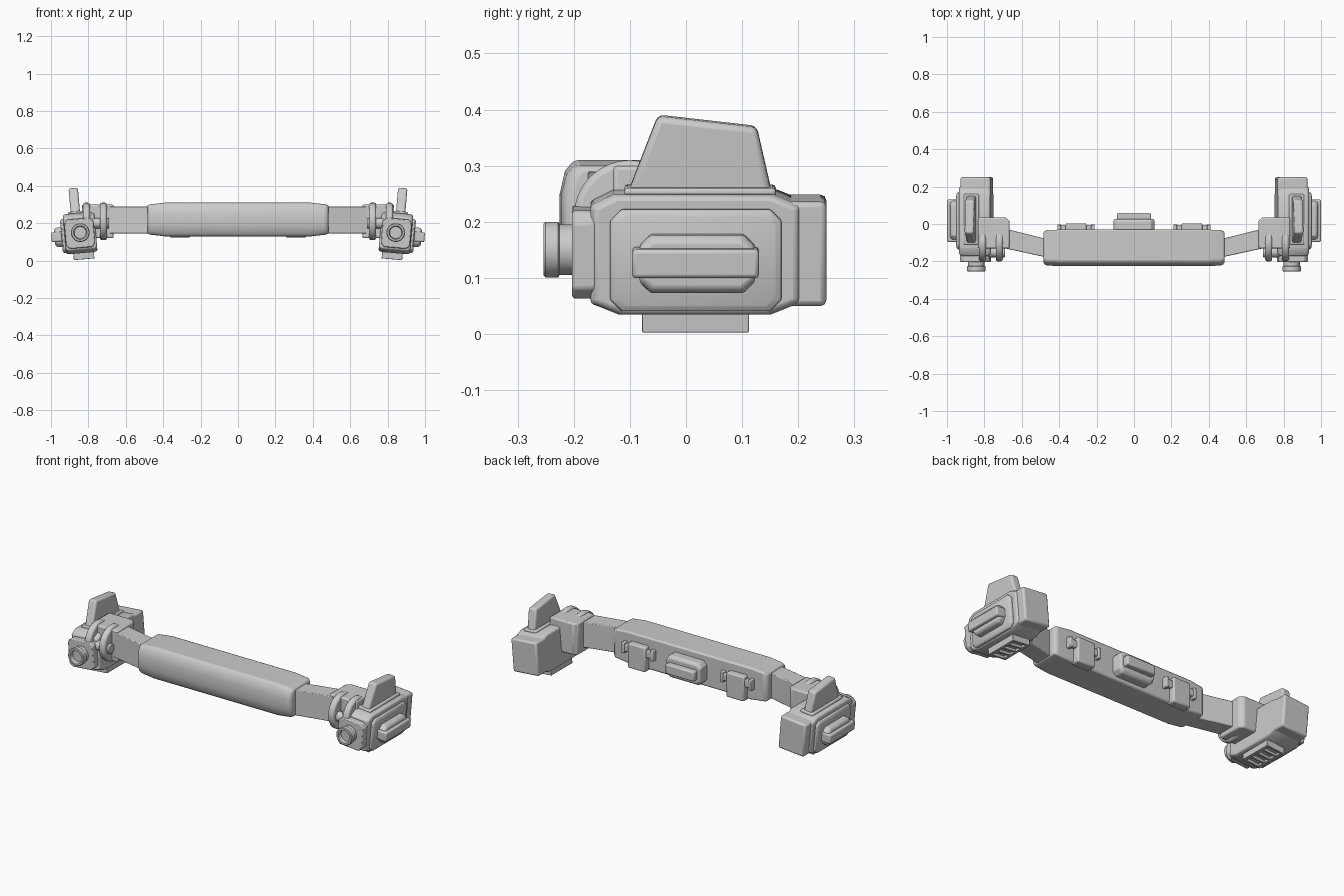
import bpy, bmesh, math
from mathutils import Matrix, Vector

cube = bpy.data.objects.get("Cube")
if cube:
    bpy.data.objects.remove(cube, do_unlink=True)

grey = bpy.data.materials.new("plain_grey")
grey.use_nodes = True
colour = (0.6, 0.6, 0.6, 1)
grey.diffuse_color = colour
grey.node_tree.nodes["Principled BSDF"].inputs["Base Color"].default_value = colour

# End modules lean slightly outward about this pivot
PIVOT = Vector((0.845, 0, 0.147))
TILT = (Matrix.Translation(PIVOT) @ Matrix.Rotation(math.radians(5), 4, 'Y')
        @ Matrix.Translation(-PIVOT))
MIRROR = Matrix.Scale(-1, 4, (1, 0, 0))
PLACE = {"x": lambda p, u, v: (p, u, v),
         "y": lambda p, u, v: (u, p, v),
         "z": lambda p, u, v: (u, v, p)}


def loft(name, axis, sections, bevel=0.0, tilt=False, pair=False, segments=2):
    """Skin matching outlines placed along an axis; pair adds a mirrored copy."""
    for side in (("left", "right") if pair else ("",)):
        bm = bmesh.new()
        rings = [[bm.verts.new(PLACE[axis](pos, u, v)) for u, v in pts]
                 for pos, pts in sections]
        for a, b in zip(rings, rings[1:]):
            for i in range(len(a)):
                j = (i + 1) % len(a)
                bm.faces.new((a[i], a[j], b[j], b[i]))
        bm.faces.new(rings[0])
        bm.faces.new(rings[-1])
        if tilt:
            bm.transform(TILT)
        if side == "right":
            bm.transform(MIRROR)
        bmesh.ops.recalc_face_normals(bm, faces=bm.faces)
        full = f"{side}_{name}" if side else name
        mesh = bpy.data.meshes.new(full)
        bm.to_mesh(mesh)
        bm.free()
        mesh.materials.append(grey)
        ob = bpy.data.objects.new(full, mesh)
        bpy.context.collection.objects.link(ob)
        if bevel:
            mod = ob.modifiers.new("soft_edges", "BEVEL")
            mod.width = bevel
            mod.segments = segments
            mod.limit_method = 'ANGLE'
            mod.angle_limit = math.radians(30)
        bpy.ops.object.select_all(action='DESELECT')
        ob.select_set(True)
        bpy.context.view_layer.objects.active = ob
        bpy.ops.object.shade_smooth_by_angle(angle=math.radians(35))


def rect(u0, u1, v0, v1, cut=0.0):
    """Rectangle outline, with cut corners if asked."""
    if not cut:
        return [(u0, v0), (u1, v0), (u1, v1), (u0, v1)]
    return [(u0 + cut, v0), (u1 - cut, v0), (u1, v0 + cut), (u1, v1 - cut),
            (u1 - cut, v1), (u0 + cut, v1), (u0, v1 - cut), (u0, v0 + cut)]


def box(name, x, y, z, bevel=0.006, **kw):
    loft(name, "x", [(x[0], rect(*y, *z)), (x[1], rect(*y, *z))], bevel, **kw)


def circle(cu, cv, r, n=32):
    return [(cu + r * math.cos(math.tau * i / n), cv + r * math.sin(math.tau * i / n))
            for i in range(n)]


def scaled(pts, su, sv, cu, cv):
    return [(cu + (u - cu) * su, cv + (v - cv) * sv) for u, v in pts]


# Central padded bar with a bowed front and tapered ends
bar = [(-0.03, 0.13), (-0.2, 0.13), (-0.216, 0.15), (-0.225, 0.19), (-0.225, 0.25),
       (-0.216, 0.29), (-0.2, 0.31), (-0.03, 0.31)]
end = scaled(bar, 0.84, 0.84, -0.12, 0.22)
near = scaled(bar, 0.97, 0.9, -0.12, 0.22)
loft("padded_bar", "x", [(-0.485, end), (-0.47, near), (-0.39, bar),
                         (0.39, bar), (0.47, near), (0.485, end)], 0.008)

# Angled straps to the hinges
strap = [(0.46, -0.18), (0.69, -0.13), (0.69, -0.025), (0.46, -0.082)]
loft("strap", "z", [(0.145, strap), (0.29, strap)], 0.004, pair=True)

# Hinge bracket, discs and pin
bracket = [(0.665, -0.13), (0.835, -0.13), (0.835, 0.035), (0.685, 0.035), (0.665, 0.015)]
loft("hinge_bracket", "z", [(0.12, bracket), (0.3, bracket)], 0.008, pair=True)
for label, x in (("inner", 0.72), ("outer", 0.81)):
    loft(label + "_hinge_disc", "x", [(x - 0.019, circle(-0.1, 0.21, 0.1)),
                                      (x + 0.019, circle(-0.1, 0.21, 0.1))],
         0.012, pair=True, segments=3)
loft("hinge_pin", "x", [(0.69, circle(-0.15, 0.2, 0.028, 20)),
                        (0.82, circle(-0.15, 0.2, 0.028, 20))], 0.004, pair=True)

# End module body: chamfered side outline, stepped outer face
side = [(-0.12, 0.04), (0.15, 0.04), (0.205, 0.062), (0.205, 0.235),
        (0.155, 0.255), (-0.13, 0.255), (-0.17, 0.235), (-0.17, 0.06)]
inner = scaled(side, 0.95, 0.95, 0.017, 0.147)
loft("module_body", "x", [(0.76, inner), (0.78, side), (0.915, side), (0.928, inner)],
     0.005, tilt=True, pair=True)
panel = rect(-0.135, 0.17, 0.048, 0.23, 0.02)
loft("module_panel", "x", [(0.9, panel), (0.938, panel),
                           (0.945, scaled(panel, 0.93, 0.9, 0.017, 0.14))],
     0.003, tilt=True, pair=True)
box("module_rear_block", (0.76, 0.92), (0.12, 0.25), (0.055, 0.242), 0.01,
    tilt=True, pair=True)

# Front plate and lens barrel with a recessed face
plate = rect(0.768, 0.925, 0.068, 0.225, 0.02)
loft("front_plate", "y", [(-0.203, plate), (-0.16, plate)], 0.005, tilt=True, pair=True)
barrel = ((-0.18, 0.045), (-0.225, 0.045), (-0.228, 0.05), (-0.25, 0.05),
          (-0.254, 0.046), (-0.254, 0.036), (-0.232, 0.032))
loft("lens_barrel", "y", [(y, circle(0.843, 0.15, r)) for y, r in barrel],
     tilt=True, pair=True)

# Fin on top of each module
fin = [(-0.107, 0.245), (0.155, 0.245), (0.126, 0.372), (-0.05, 0.392)]
loft("fin", "x", [(0.835, fin), (0.885, fin)], 0.011, tilt=True, pair=True, segments=3)
box("fin_foot", (0.82, 0.9), (-0.11, 0.16), (0.245, 0.265), tilt=True, pair=True)

# Side pod with clip band
pod = rect(-0.083, 0.123, 0.083, 0.187, 0.02)
loft("side_pod", "x", [(0.93, pod), (0.97, pod),
                       (0.982, scaled(pod, 0.95, 0.8, 0.02, 0.135))],
     0.005, tilt=True, pair=True)
box("side_clip", (0.93, 0.999), (-0.096, 0.13), (0.112, 0.164), 0.007, tilt=True, pair=True)

# Vent under each module: frame with slats
box("vent_base", (0.79, 0.88), (-0.07, 0.1), (0.02, 0.06), 0.002, tilt=True, pair=True)
for x0, x1, label in ((0.78, 0.797, "inner"), (0.873, 0.89, "outer")):
    box(label + "_vent_rail", (x0, x1), (-0.078, 0.112), (0.006, 0.06), 0.002,
        tilt=True, pair=True)
for i in range(5):
    y = -0.078 + i * 0.0445
    box(f"vent_slat_{i + 1}", (0.785, 0.885), (y, y + 0.012), (0.006, 0.05), 0.002,
        tilt=True, pair=True)

# Pads and their bands on the back of the bar
box("back_pad", (0.255, 0.365), (-0.05, 0.004), (0.124, 0.265), 0.008, pair=True)
box("back_pad_band", (0.215, 0.405), (-0.05, -0.006), (0.205, 0.245), 0.005, pair=True)
for x0, label in ((0.21, "inner"), (0.39, "outer")):
    box(label + "_band_stop", (x0, x0 + 0.02), (-0.05, -0.002), (0.195, 0.255), 0.004,
        pair=True)

# Central pod and clip on the back of the bar
centre = rect(-0.11, 0.11, 0.15, 0.275, 0.02)
loft("centre_pod", "y", [(-0.05, centre), (0.015, centre),
                         (0.028, scaled(centre, 0.94, 0.8, 0, 0.212))], 0.005)
box("centre_clip", (-0.09, 0.09), (-0.02, 0.06), (0.185, 0.24), 0.007)
